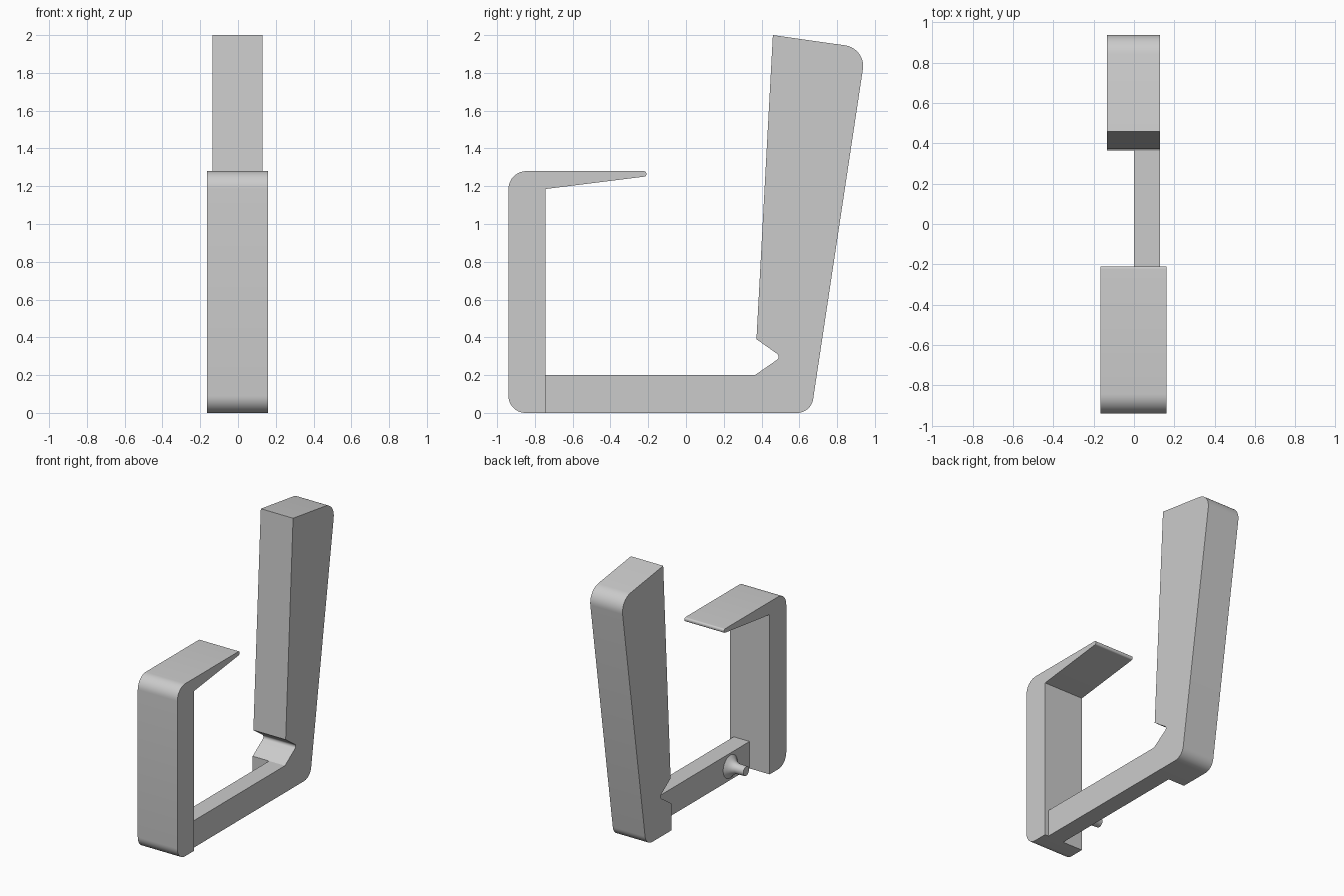
import bpy, bmesh, math
from mathutils import Vector, Matrix

cube = bpy.data.objects.get("Cube")
if cube:
    bpy.data.objects.remove(cube, do_unlink=True)

grey = bpy.data.materials.new("light grey plastic")
grey.use_nodes = True
colour = (0.6, 0.6, 0.6, 1)
grey.diffuse_color = colour
grey.node_tree.nodes["Principled BSDF"].inputs["Base Color"].default_value = colour


def fillet(points, steps=10):
    """Round each (y, z, radius) corner of a closed outline."""
    out = []
    for i, (y, z, r) in enumerate(points):
        p = Vector((y, z))
        if r == 0:
            out.append(p)
            continue
        a = (Vector(points[i - 1][:2]) - p).normalized()
        b = (Vector(points[(i + 1) % len(points)][:2]) - p).normalized()
        half = a.angle(b) / 2
        centre = p + (a + b).normalized() * (r / math.sin(half))
        start = p + a * (r / math.tan(half)) - centre
        end = p + b * (r / math.tan(half)) - centre
        sweep = start.angle(end)
        for k in range(steps + 1):
            t = k / steps
            arc = (start * math.sin((1 - t) * sweep) + end * math.sin(t * sweep)) / math.sin(sweep)
            out.append(centre + arc)
    return out


def finish(name, bm):
    bmesh.ops.recalc_face_normals(bm, faces=bm.faces)
    mesh = bpy.data.meshes.new(name)
    bm.to_mesh(mesh)
    bm.free()
    mesh.materials.append(grey)
    obj = bpy.data.objects.new(name, mesh)
    bpy.context.collection.objects.link(obj)
    bpy.ops.object.select_all(action='DESELECT')
    obj.select_set(True)
    bpy.context.view_layer.objects.active = obj
    bpy.ops.object.shade_smooth_by_angle(angle=math.radians(30))
    return obj


def extrude_profile(name, points, x0, x1):
    """Extrude a side outline across the width."""
    bm = bmesh.new()
    face = bm.faces.new([bm.verts.new((x0, p.x, p.y)) for p in fillet(points)])
    ext = bmesh.ops.extrude_face_region(bm, geom=[face])
    verts = [g for g in ext["geom"] if isinstance(g, bmesh.types.BMVert)]
    bmesh.ops.translate(bm, verts=verts, vec=(x1 - x0, 0, 0))
    return finish(name, bm)


# Front plate with the tapering hook on top
extrude_profile("front_hook", [
    (-0.94, 0, 0.09), (-0.745, 0, 0), (-0.745, 1.185, 0),
    (-0.21, 1.252, 0.013), (-0.21, 1.28, 0.013), (-0.94, 1.28, 0.095),
], -0.165, 0.16)

# Wide lever with the notch near its foot
extrude_profile("rear_lever", [
    (0.365, 0, 0), (0.662, 0, 0.085), (0.953, 1.93, 0.11), (0.46, 2.0, 0),
    (0.373, 0.39, 0), (0.505, 0.297, 0.02), (0.365, 0.2, 0),
], -0.135, 0.13)

# Narrow bar joining the two
extrude_profile("lower_bar", [
    (-0.745, 0, 0), (0.365, 0, 0), (0.365, 0.2, 0), (-0.745, 0.2, 0),
], 0, 0.13)

# Flared locking pin on the side of the bar, as a turned profile
bm = bmesh.new()
turned = [(0, 0.085), (-0.015, 0.065), (-0.035, 0.047), (-0.06, 0.037), (-0.13, 0.034)]
sides = 24
rings = [[bm.verts.new((x, -0.52 + r * math.cos(math.tau * i / sides),
                        0.1 + r * math.sin(math.tau * i / sides)))
          for i in range(sides)] for x, r in turned]
for lower, upper in zip(rings, rings[1:]):
    for i in range(sides):
        j = (i + 1) % sides
        bm.faces.new((lower[i], lower[j], upper[j], upper[i]))
bm.faces.new(rings[0])
bm.faces.new(rings[-1])
finish("locking_pin", bm)
